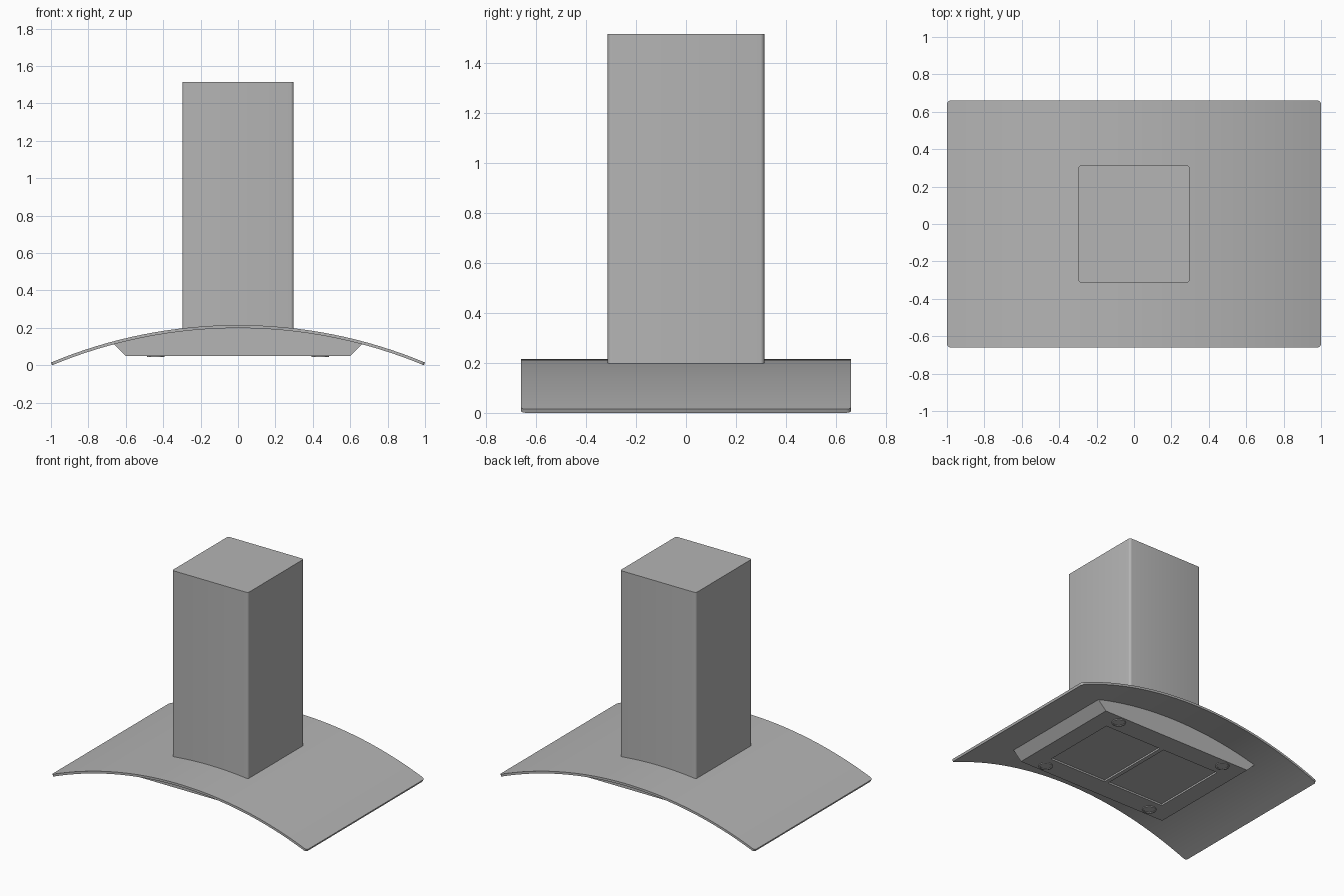
import bpy, bmesh, math
from mathutils import Vector

if "Cube" in bpy.data.objects:
    bpy.data.objects.remove(bpy.data.objects["Cube"], do_unlink=True)

# One brushed steel grey for everything
steel = bpy.data.materials.new("steel_grey")
steel.use_nodes = True
steel.diffuse_color = (0.46, 0.46, 0.46, 1)
steel.node_tree.nodes["Principled BSDF"].inputs["Base Color"].default_value = (0.46, 0.46, 0.46, 1)

R, CZ, THICK = 2.6, -2.385, 0.016      # canopy arc radius, centre height, thickness


def finish(name, bm, smooth=True):
    bmesh.ops.recalc_face_normals(bm, faces=bm.faces)
    mesh = bpy.data.meshes.new(name)
    bm.to_mesh(mesh)
    bm.free()
    obj = bpy.data.objects.new(name, mesh)
    bpy.context.collection.objects.link(obj)
    mesh.materials.append(steel)
    if smooth:
        bpy.ops.object.select_all(action='DESELECT')
        obj.select_set(True)
        bpy.context.view_layer.objects.active = obj
        bpy.ops.object.shade_smooth_by_angle(angle=math.radians(30))
    return obj


def arc(radius, half_angle, n):
    angles = [half_angle * (2 * i / n - 1) for i in range(n + 1)]
    return [(radius * math.sin(a), CZ + radius * math.cos(a)) for a in angles]


def extrude_y(profile, half_depth):
    bm = bmesh.new()
    face = bm.faces.new([bm.verts.new((x, -half_depth, z)) for x, z in profile])
    new = bmesh.ops.extrude_face_region(bm, geom=[face])["geom"]
    bmesh.ops.translate(bm, vec=(0, 2 * half_depth, 0),
                        verts=[v for v in new if isinstance(v, bmesh.types.BMVert)])
    return bm


def box(lo, hi):
    bm = bmesh.new()
    bmesh.ops.create_cube(bm, size=1)
    lo, hi = Vector(lo), Vector(hi)
    for v in bm.verts:
        v.co = Vector(v.co[i] * (hi - lo)[i] + (hi + lo)[i] / 2 for i in range(3))
    return bm


def round_edges(bm, edges, radius):
    bmesh.ops.bevel(bm, geom=edges, offset=radius, segments=4, profile=0.5, affect='EDGES')


# Curved canopy with rounded plan corners
half = math.asin(1 / R)
bm = extrude_y(arc(R, half, 32) + arc(R - THICK, half, 32)[::-1], 0.66)
round_edges(bm, [e for e in bm.edges if e.calc_length() < 0.03
                 and all(abs(v.co.x) > 0.98 for v in e.verts)], 0.02)
finish("canopy", bm)

# Chimney with rounded upright edges, its foot hidden inside the tray
bm = box((-0.297, -0.313, 0.17), (0.297, 0.313, 1.515))
round_edges(bm, [e for e in bm.edges if abs(e.verts[0].co.z - e.verts[1].co.z) > 1], 0.016)
finish("chimney", bm)

# Tray under the canopy: flat base, sloped ends, arched top
inner = R - THICK
TRAY_Z = 0.05
bm = extrude_y(arc(inner + 0.004, math.asin(0.665 / inner), 24) + [(0.6, TRAY_Z), (-0.6, TRAY_Z)], 0.43)

# Two recessed filter panels in the tray base
X0, X1, Y1 = 0.015, 0.47, 0.28
cuts = [((s * x, 0, 0), (1, 0, 0)) for s in (-1, 1) for x in (X0, X1)]
cuts += [((0, s * Y1, 0), (0, 1, 0)) for s in (-1, 1)]
for point, normal in cuts:
    base = [f for f in bm.faces if all(abs(v.co.z - TRAY_Z) < 1e-4 for v in f.verts)]
    geom = set(base) | {e for f in base for e in f.edges} | {v for f in base for v in f.verts}
    bmesh.ops.bisect_plane(bm, geom=list(geom), plane_co=point, plane_no=normal)
for side in (-1, 1):
    panel = []
    for f in bm.faces:
        c = f.calc_center_median()
        if abs(c.z - TRAY_Z) < 1e-4 and X0 < side * c.x < X1 and abs(c.y) < Y1:
            panel.append(f)
    new = bmesh.ops.extrude_face_region(bm, geom=panel)["geom"]
    bmesh.ops.translate(bm, vec=(0, 0, 0.012), verts=[v for v in new if isinstance(v, bmesh.types.BMVert)])
    bmesh.ops.delete(bm, geom=[f for f in panel if f.is_valid], context='FACES_ONLY')
finish("tray", bm)

# Four round lamps, each a rim with a sunken lens
for x, sx in ((-0.44, "right"), (0.44, "left")):
    for y, sy in ((-0.37, "front"), (0.37, "back")):
        bm = bmesh.new()
        bmesh.ops.create_cone(bm, cap_ends=True, segments=32, radius1=0.046, radius2=0.046, depth=0.012)
        bmesh.ops.translate(bm, vec=(x, y, TRAY_Z), verts=bm.verts)
        lens = [f for f in bm.faces if len(f.verts) > 4 and f.calc_center_median().z < TRAY_Z]
        bmesh.ops.inset_region(bm, faces=lens, thickness=0.01, depth=0)
        bmesh.ops.inset_region(bm, faces=lens, thickness=0.001, depth=-0.004)
        finish(f"lamp_{sy}_{sx}", bm)

# Small control button on the front of the tray
finish("control_button", box((0.122, -0.434, 0.097), (0.15, -0.42, 0.109)), False)
